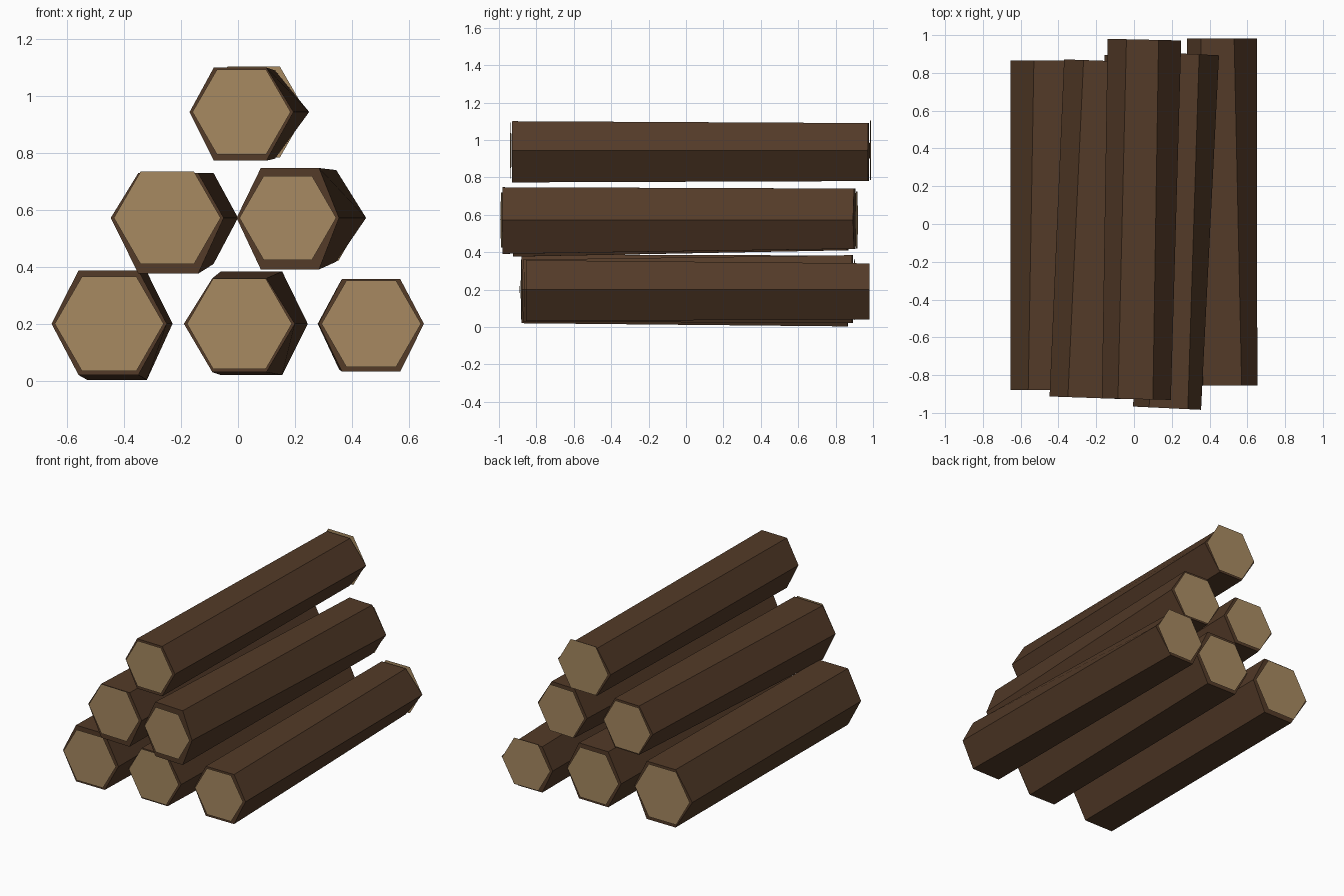
import bpy
import bmesh
from math import cos, sin, pi
from mathutils import Vector

cube = bpy.data.objects.get("Cube")
if cube:
    bpy.data.objects.remove(cube, do_unlink=True)


def make_material(name, color):
    mat = bpy.data.materials.new(name)
    mat.use_nodes = True
    mat.diffuse_color = (*color, 1)
    mat.node_tree.nodes["Principled BSDF"].inputs["Base Color"].default_value = (*color, 1)
    return mat


BARK = make_material("dark_bark", (0.087, 0.043, 0.021))
WOOD = make_material("cut_wood", (0.385, 0.25, 0.12))

CAP_SCALE = 0.945   # cut face relative to the log's half width
CAP_GAP = 0.01      # cut face stands just off the end of the log


def add_object(name, bm, mat):
    mesh = bpy.data.meshes.new(name)
    bm.to_mesh(mesh)
    bm.free()
    mesh.materials.append(mat)
    obj = bpy.data.objects.new(name, mesh)
    bpy.context.collection.objects.link(obj)


def end_ring(end, mid, slope):
    """Six corners of a hand-hewn end, square to the log's axis."""
    y, left, top_left, top_right, right, low, high = end
    centre = (left + right) / 2
    outline = [(left, mid), (top_left, high), (top_right, high),
               (right, mid), (top_right, low), (top_left, low)]
    return [Vector((x, y - slope * (x - centre), z)) for x, z in outline]


def cut_face(name, end, mid, slope, side):
    """Pale regular hexagon on one end of a log."""
    y, left, _, _, right, _, _ = end
    centre, radius = (left + right) / 2, (right - left) / 2 * CAP_SCALE
    bm = bmesh.new()
    corners = []
    for i in range(6):
        dx, dz = radius * cos(i * pi / 3), radius * sin(i * pi / 3)
        corners.append(bm.verts.new((centre + dx, y + side * CAP_GAP - slope * dx, mid + dz)))
    bm.faces.new(corners if side < 0 else corners[::-1])
    add_object(name, bm, WOOD)


def make_log(name, mid, front, back):
    slope = (back[1] + back[4] - front[1] - front[4]) / 2 / (back[0] - front[0])
    bm = bmesh.new()
    near = [bm.verts.new(p) for p in end_ring(front, mid, slope)]
    far = [bm.verts.new(p) for p in end_ring(back, mid, slope)]
    bm.faces.new(near)
    bm.faces.new(far)
    for i in range(6):
        j = (i + 1) % 6
        bm.faces.new((near[i], near[j], far[j], far[i]))
    bmesh.ops.recalc_face_normals(bm, faces=bm.faces)
    add_object(name, bm, BARK)
    cut_face(name + "_front_cut", front, mid, slope, -1)
    cut_face(name + "_back_cut", back, mid, slope, 1)


# Each end: y, left, top left, top right, right, low z, high z
make_log("bottom_right_log", 0.2,
         (-0.88, -0.655, -0.56, -0.35, -0.25, 0.02, 0.388),
         (0.865, -0.653, -0.53, -0.32, -0.23, 0.003, 0.382))
make_log("bottom_middle_log", 0.2,
         (-0.87, -0.19, -0.09, 0.1, 0.2, 0.03, 0.36),
         (0.89, -0.156, -0.06, 0.155, 0.245, 0.02, 0.384))
make_log("bottom_left_log", 0.2,
         (-0.855, 0.283, 0.365, 0.57, 0.653, 0.032, 0.357),
         (0.982, 0.28, 0.355, 0.53, 0.65, 0.04, 0.34))
make_log("middle_right_log", 0.572,
         (-0.92, -0.447, -0.35, -0.14, -0.05, 0.376, 0.73),
         (0.865, -0.37, -0.267, -0.086, 0.0, 0.41, 0.73))
make_log("middle_left_log", 0.572,
         (-0.975, -0.005, 0.08, 0.285, 0.355, 0.391, 0.747),
         (0.902, 0.08, 0.175, 0.345, 0.45, 0.418, 0.74))
make_log("top_log", 0.944,
         (-0.927, -0.17, -0.085, 0.1, 0.195, 0.773, 1.1),
         (0.976, -0.14, -0.04, 0.13, 0.25, 0.78, 1.09))
